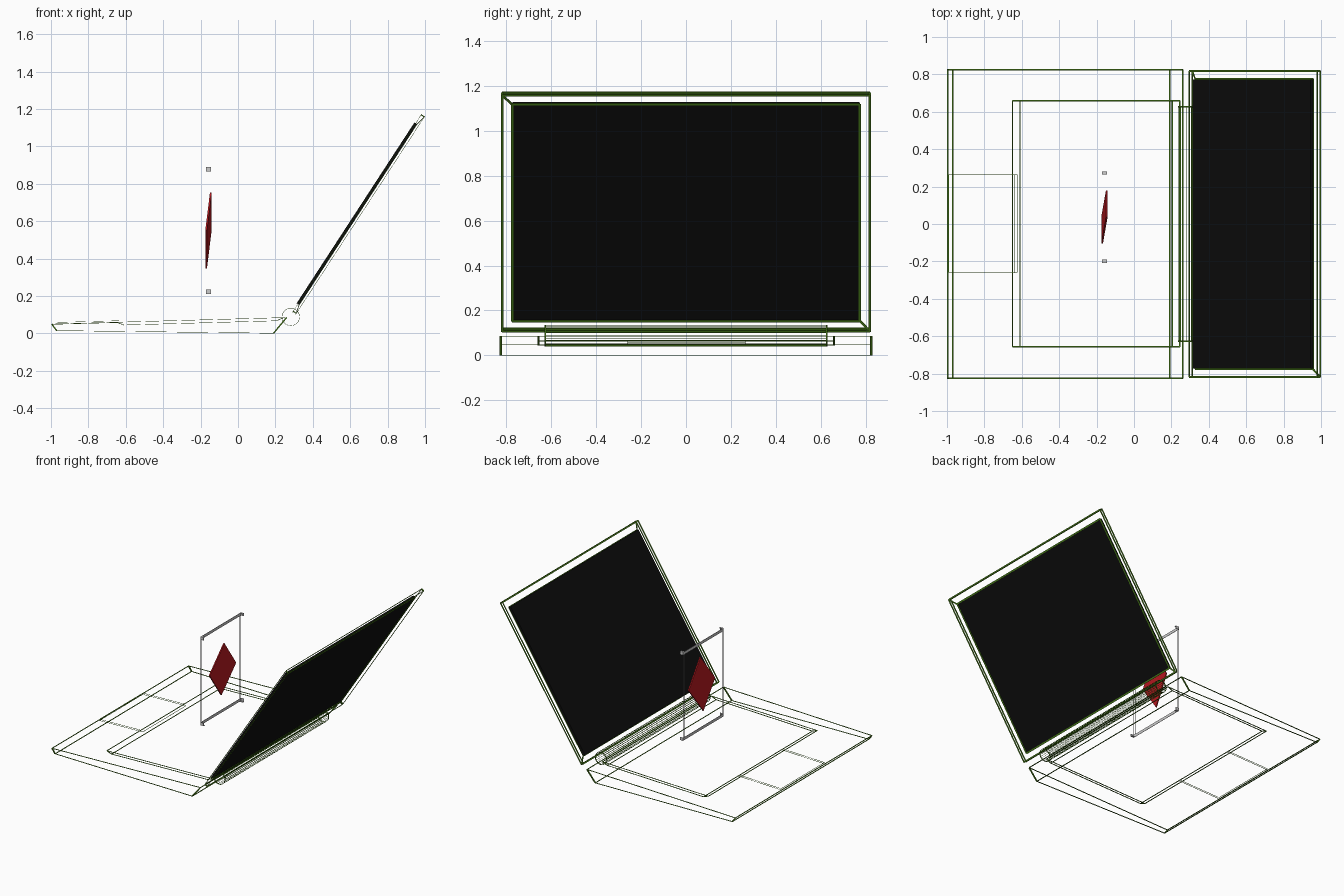
import bpy, bmesh
from math import sin, cos, pi
from mathutils import Vector as V

if "Cube" in bpy.data.objects:
    bpy.data.objects.remove(bpy.data.objects["Cube"])


def material(name, rgb):
    m = bpy.data.materials.new(name)
    m.diffuse_color = (*rgb, 1)
    m.use_nodes = True
    m.node_tree.nodes["Principled BSDF"].inputs["Base Color"].default_value = m.diffuse_color
    return m


GREEN = material("edge_green", (0.07, 0.22, 0.01))
BLACK = material("screen_black", (0.004, 0.004, 0.004))
RED = material("red", (0.5, 0.01, 0.015))


def prism(bm, loop_a, loop_b):
    """Solid between two matching loops."""
    a = [bm.verts.new(p) for p in loop_a]
    b = [bm.verts.new(p) for p in loop_b]
    n = len(a)
    bm.faces.new(a[::-1])
    bm.faces.new(b)
    for i in range(n):
        j = (i + 1) % n
        bm.faces.new((a[i], a[j], b[j], b[i]))


def bar(bm, p, q, normal, w, t):
    """Thin strip from p to q: t thick along normal, w wide across it."""
    p, q, n = V(p), V(q), V(normal)
    d = (q - p).normalized()
    s = d.cross(n).normalized()
    n = s.cross(d)
    ring = [s * (i * w / 2) + n * (j * t / 2) for i, j in ((-1, -1), (1, -1), (1, 1), (-1, 1))]
    prism(bm, [p + r for r in ring], [q + r for r in ring])


def loop(bm, pts, normal, w, t):
    for i, p in enumerate(pts):
        bar(bm, p, pts[(i + 1) % len(pts)], normal, w, t)


def finish(name, bm, mat=None):
    bmesh.ops.recalc_face_normals(bm, faces=bm.faces)
    me = bpy.data.meshes.new(name)
    bm.to_mesh(me)
    bm.free()
    ob = bpy.data.objects.new(name, me)
    bpy.context.collection.objects.link(ob)
    if mat:
        me.materials.append(mat)
    return ob


def deck(x, y, drop=0):
    """Point on the sloping top of the base."""
    return (x, y, 0.05 + (x + 1) * 0.0278 - drop)


def deck_rect(x0, x1, y0, y1, drop=0):
    return [deck(x0, y0, drop), deck(x1, y0, drop), deck(x1, y1, drop), deck(x0, y1, drop)]


UP = (0, 0, 1)

# base outline
bm = bmesh.new()
top = deck_rect(-0.996, 0.26, -0.825, 0.825)
bottom = [(-0.97, -0.825, 0.015), (0.19, -0.825, 0.001), (0.19, 0.825, 0.001), (-0.97, 0.825, 0.015)]
loop(bm, top, UP, 0.008, 0.002)
loop(bm, bottom, UP, 0.008, 0.002)
for a, b in zip(top, bottom):
    bar(bm, a, b, (0, 1, 0), 0.007, 0.009)
finish("base_edges", bm, GREEN)

# keyboard recess
bm = bmesh.new()
rim = deck_rect(-0.65, 0.245, -0.657, 0.659)
floor = deck_rect(-0.61, 0.205, -0.657, 0.659, 0.016)
loop(bm, rim, UP, 0.007, 0.002)
loop(bm, floor, UP, 0.007, 0.002)
for a, b in zip(rim, floor):
    bar(bm, a, b, (0, 1, 0), 0.003, 0.007)
finish("keyboard_recess", bm, GREEN)

# trackpad outline
bm = bmesh.new()
loop(bm, deck_rect(-0.99, -0.625, -0.26, 0.264, 0.002), UP, 0.003, 0.0015)
loop(bm, deck_rect(-0.99, -0.637, -0.26, 0.264, -0.008), UP, 0.003, 0.0015)
finish("trackpad_edges", bm, GREEN)

# hinge barrel: end rings and thin lengthwise lines
bm = bmesh.new()
N = 24
for i in range(N):
    a, b = 2 * pi * i / N, 2 * pi * (i + 1) / N
    m = (a + b) / 2
    for y in (-0.627, 0.627):
        bar(bm, (0.282 + 0.047 * cos(a), y, 0.088 + 0.047 * sin(a)),
            (0.282 + 0.047 * cos(b), y, 0.088 + 0.047 * sin(b)), (cos(m), 0, sin(m)), 0.008, 0.002)
    c = (0.282 + 0.047 * cos(a), 0, 0.088 + 0.047 * sin(a))
    bar(bm, V(c) - V((0, 0.627, 0)), V(c) + V((0, 0.627, 0)), (cos(a), 0, sin(a)), 0.002, 0.0015)
finish("hinge", bm, GREEN)

# tilted lid space: u runs up the lid, d runs towards its back
U, D = V((0.546, 0, 0.838)), V((0.838, 0, -0.546))


def lid(u, y, d):
    return V((0.295, y, 0.118)) + U * u + D * d


def lid_rect(u0, u1, y, d):
    return [lid(u0, -y, d), lid(u1, -y, d), lid(u1, y, d), lid(u0, y, d)]


# lid outline with two diagonal corner strips
bm = bmesh.new()
front, back = lid_rect(0, 1.254, 0.819, 0), lid_rect(0, 1.254, 0.819, 0.02)
for r in (front, back):
    loop(bm, r, D, 0.011, 0.002)
for a, b in zip(front, back):
    bar(bm, a, b, (0, 1, 0), 0.006, 0.01)
inner = lid_rect(0.046, 1.2, 0.776, 0.008)
bar(bm, back[1], inner[1], D, 0.011, 0.002)
bar(bm, back[3], inner[3], D, 0.011, 0.002)
finish("lid_edges", bm, GREEN)

# screen panel and its rim
bm = bmesh.new()
prism(bm, lid_rect(0.046, 1.2, 0.773, -0.008), lid_rect(0.046, 1.2, 0.773, 0.008))
finish("screen", bm, BLACK)
bm = bmesh.new()
loop(bm, lid_rect(0.046, 1.2, 0.774, 0.009), D, 0.011, 0.002)
finish("screen_rim", bm, GREEN)

# floating card frame: flat strips with small end plates
bm = bmesh.new()
Y0, Y1, Z0, Z1, X = -0.207, 0.28, 0.212, 0.888, -0.171
for z in (Z0 + 0.011, Z1 - 0.011):
    bar(bm, (X, Y0, z), (X, Y1, z), (1, 0, 0), 0.022, 0.002)
    for y in (Y0, Y1):
        bar(bm, (X, y, z), (X + 0.026, y, z), (0, 1, 0), 0.022, 0.002)
for y in (Y0 + 0.008, Y1 - 0.008):
    for s in (-0.007, 0.007):
        bar(bm, (X, y + s, Z0), (X, y + s, Z1), (1, 0, 0), 0.004, 0.002)
    for z in (Z0, Z1):
        bar(bm, (X, y, z), (X + 0.026, y, z), UP, 0.016, 0.002)
finish("card_frame", bm)

# tilted red diamond
bm = bmesh.new()
pts = [V((-0.175, 0.038, 0.348)), V((-0.15, 0.18, 0.55)), V((-0.15, 0.038, 0.753)), V((-0.175, -0.104, 0.55))]
prism(bm, pts, [p + V((0.009, 0, 0)) for p in pts])
finish("diamond", bm, RED)
